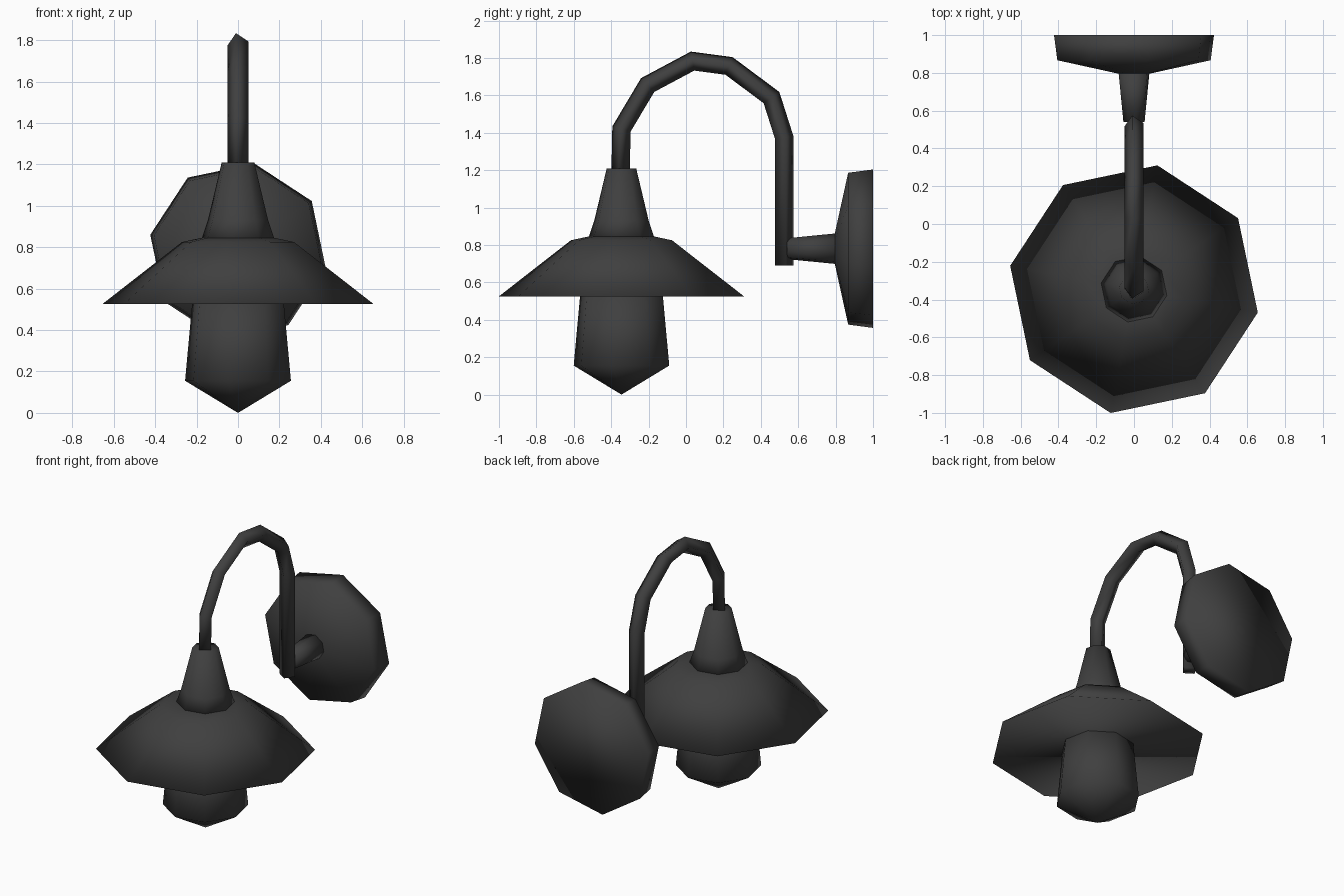
import bpy, bmesh
from math import cos, sin, radians
from mathutils import Vector

if "Cube" in bpy.data.objects:
    bpy.data.objects.remove(bpy.data.objects["Cube"], do_unlink=True)

# One dark metal colour
metal = bpy.data.materials.new("dark grey metal")
metal.use_nodes = True
colour = (0.05, 0.05, 0.05, 1)
metal.diffuse_color = colour
bsdf = metal.node_tree.nodes["Principled BSDF"]
bsdf.inputs["Base Color"].default_value = colour
bsdf.inputs["Roughness"].default_value = 0.8

TURN = -10.7  # twist of every polygonal section, in degrees


def loft(name, sections, sides):
    """Skin sections of (centre, u, v); u and v carry the radii. Zero u makes a tip."""
    bm = bmesh.new()
    rings = []
    for centre, u, v in sections:
        if u.length == 0:
            rings.append([bm.verts.new(centre)] * sides)
            continue
        angles = [radians(TURN + 360 * i / sides) for i in range(sides)]
        rings.append([bm.verts.new(centre + u * cos(a) + v * sin(a)) for a in angles])
    for low, high in zip(rings, rings[1:]):
        for i in range(sides):
            j = (i + 1) % sides
            bm.faces.new(dict.fromkeys((low[i], low[j], high[j], high[i])))
    for ring in (rings[0], rings[-1]):
        if len(set(ring)) > 2:
            bm.faces.new(ring)
    bmesh.ops.recalc_face_normals(bm, faces=bm.faces)
    for face in bm.faces:
        face.smooth = True
    mesh = bpy.data.meshes.new(name)
    bm.to_mesh(mesh)
    bm.free()
    mesh.materials.append(metal)
    obj = bpy.data.objects.new(name, mesh)
    bpy.context.collection.objects.link(obj)
    return obj


X, Y, Z = Vector((1, 0, 0)), Vector((0, 1, 0)), Vector((0, 0, 1))


def upright(name, profile):
    """Octagonal turned part on the lamp axis, from (radius, z)."""
    loft(name, [(Vector((0, -0.345, z)), X * r, Y * r) for r, z in profile], 8)


def wall_part(name, profile):
    """Octagonal turned part on the wall axis, from (radius, y)."""
    loft(name, [(Vector((0, y, 0.78)), X * r, Z * r) for r, y in profile], 8)


# Lamp head
upright("bulb", [(0, 0), (0.26, 0.155), (0.225, 0.53)])
upright("shade", [(0.667, 0.525), (0.275, 0.825), (0.18, 0.845)])
upright("shade_neck", [(0.182, 0.83), (0.148, 0.93), (0.08, 1.21)])

# Wall mount
wall_part("wall_plate", [(0.431, 1.0), (0.413, 0.867), (0.08, 0.795)])
wall_part("wall_stem", [(0.084, 0.81), (0.057, 0.54)])

# Bent four-sided arm, with mitred sections along a path in the y-z plane
path = [Vector((0, y, z)) for y, z in [
    (-0.35, 1.18), (-0.345, 1.42), (-0.205, 1.655), (0.035, 1.783),
    (0.23, 1.757), (0.457, 1.588), (0.525, 1.375), (0.525, 0.69)]]
sections = []
for i, p in enumerate(path):
    before = (p - path[i - 1]).normalized() if i > 0 else None
    after = (path[i + 1] - p).normalized() if i < len(path) - 1 else None
    before, after = before or after, after or before
    along = (before + after).normalized()
    sections.append((p, X * 0.052, X.cross(along) * -0.05 / along.dot(after)))
loft("arm", sections, 4)
